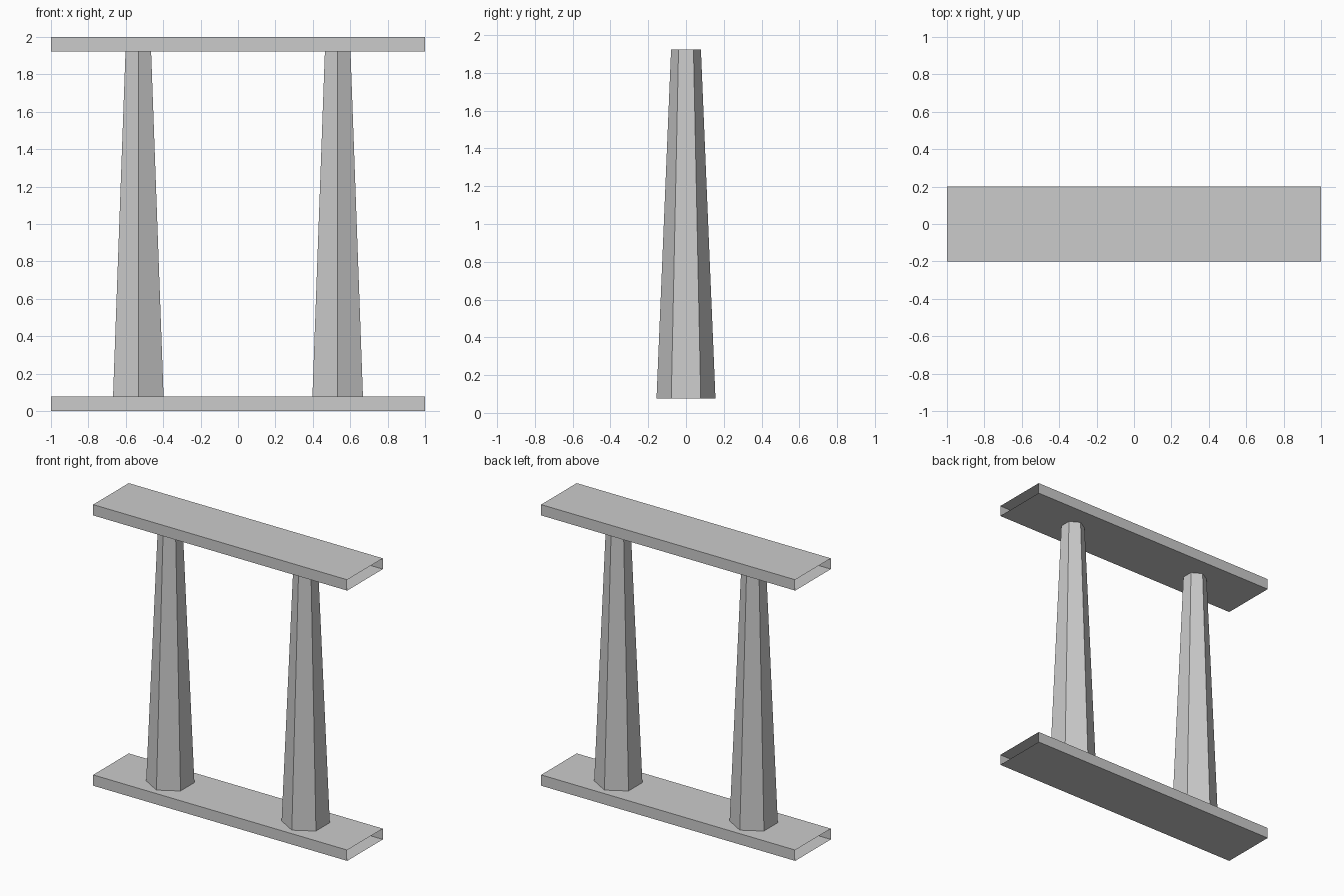
import bpy
import bmesh
from mathutils import Matrix

cube = bpy.data.objects.get("Cube")
if cube:
    bpy.data.objects.remove(cube, do_unlink=True)

# Single grey material
GREY = (0.6, 0.6, 0.6, 1)
grey = bpy.data.materials.new("light_grey")
grey.use_nodes = True
grey.diffuse_color = GREY
grey.node_tree.nodes["Principled BSDF"].inputs["Base Color"].default_value = GREY

THICK = 0.077
HEIGHT = 2.0


def add_object(name, bm):
    mesh = bpy.data.meshes.new(name)
    bm.to_mesh(mesh)
    bm.free()
    mesh.materials.append(grey)
    obj = bpy.data.objects.new(name, mesh)
    bpy.context.collection.objects.link(obj)
    return obj


def plank(name, z):
    """Hollow box sleeve, open at both x ends."""
    bm = bmesh.new()
    bmesh.ops.create_cube(bm, size=1, matrix=Matrix.Diagonal((2, 0.4, THICK, 1)))
    bm.normal_update()
    ends = [f for f in bm.faces if abs(f.normal.x) > 0.9]
    bmesh.ops.delete(bm, geom=ends, context="FACES_ONLY")
    add_object(name, bm).location.z = z


def column(name, x):
    """Tapered six-sided post with corners pointing front and back."""
    bm = bmesh.new()
    bmesh.ops.create_cone(bm, cap_ends=False, segments=6, radius1=0.156,
                          radius2=0.079, depth=HEIGHT - 2 * THICK)
    add_object(name, bm).location = (x, 0, HEIGHT / 2)


plank("bottom_plank", THICK / 2)
plank("top_plank", HEIGHT - THICK / 2)
column("right_column", -0.533)
column("left_column", 0.533)
